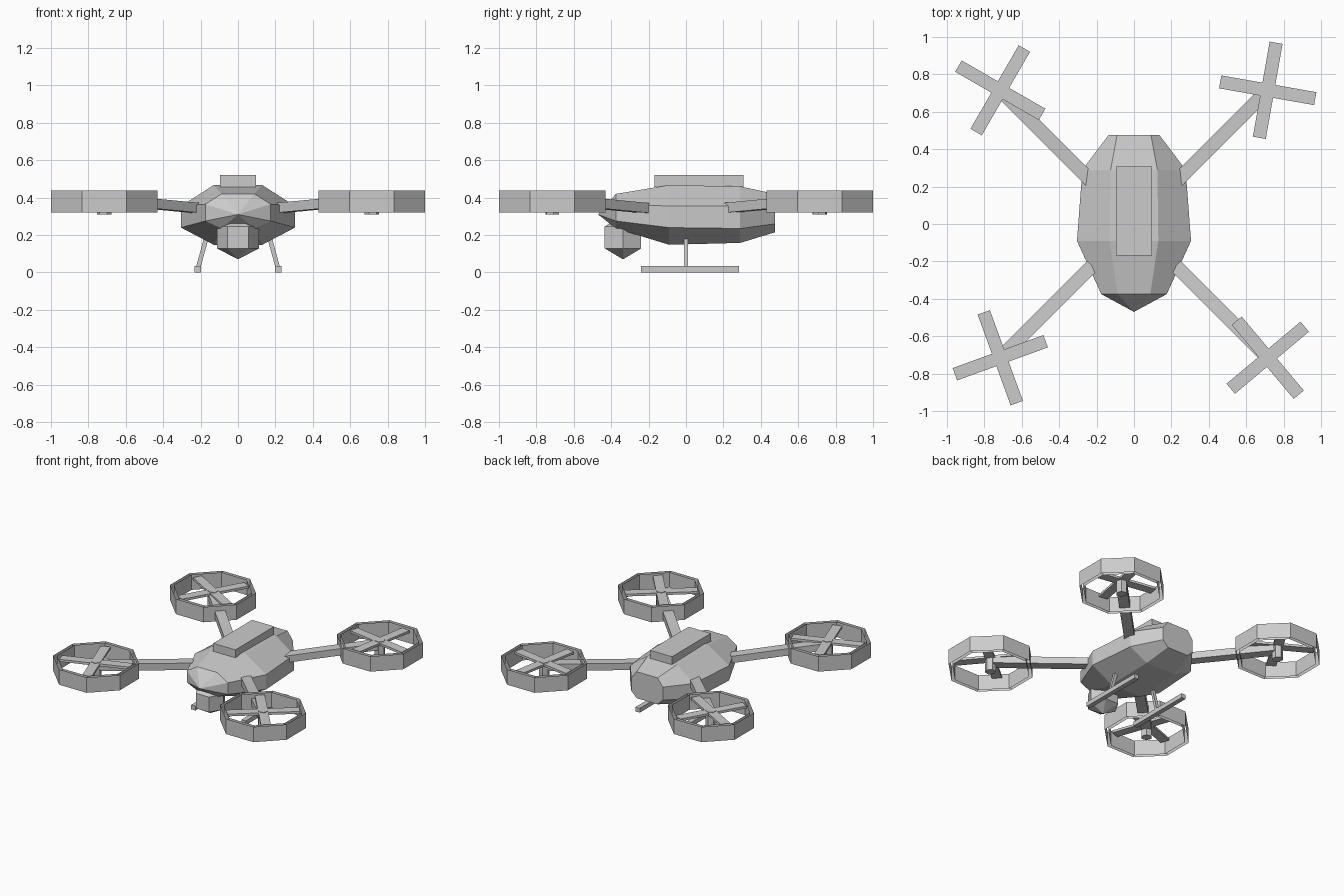
import bpy, bmesh, math
from mathutils import Vector, Matrix

if "Cube" in bpy.data.objects:
    bpy.data.objects.remove(bpy.data.objects["Cube"])


def make(name, bm):
    bmesh.ops.recalc_face_normals(bm, faces=bm.faces[:])
    me = bpy.data.meshes.new(name)
    bm.to_mesh(me)
    bm.free()
    ob = bpy.data.objects.new(name, me)
    bpy.context.collection.objects.link(ob)
    return ob


def box(name, size, loc, rot=0.0):
    bm = bmesh.new()
    m = Matrix.Translation(loc) @ Matrix.Rotation(rot, 4, 'Z') @ Matrix.Diagonal((*size, 1))
    bmesh.ops.create_cube(bm, size=1, matrix=m)
    return make(name, bm)


def beam(name, a, b, width, height):
    """Box running from a to b."""
    a, b = Vector(a), Vector(b)
    d = (b - a).normalized()
    side = d.cross(Vector((0, 0, 1))).normalized()
    up = side.cross(d)
    bm = bmesh.new()
    ends = [[bm.verts.new(p + side * sx * width / 2 + up * sz * height / 2)
             for sx, sz in ((-1, -1), (1, -1), (1, 1), (-1, 1))] for p in (a, b)]
    for i in range(4):
        j = (i + 1) % 4
        bm.faces.new((ends[0][i], ends[0][j], ends[1][j], ends[1][i]))
    bm.faces.new(ends[0])
    bm.faces.new(ends[1])
    return make(name, bm)


def tube(name, sides, radius, z0, z1, x, y, caps, turn=0.0):
    bm = bmesh.new()
    m = Matrix.Translation((x, y, (z0 + z1) / 2)) @ Matrix.Rotation(turn, 4, 'Z')
    bmesh.ops.create_cone(bm, cap_ends=caps, segments=sides, radius1=radius,
                          radius2=radius, depth=z1 - z0, matrix=m)
    return make(name, bm)


# Hull: eight-sided sections (y, half width, top half width, z top, upper, lower, bottom)
sections = [
    (-0.375, 0.175, 0.087, 0.42, 0.365, 0.275, 0.235),
    (-0.09, 0.305, 0.13, 0.467, 0.355, 0.24, 0.148),
    (0.29, 0.276, 0.125, 0.46, 0.355, 0.235, 0.158),
    (0.477, 0.135, 0.09, 0.42, 0.36, 0.26, 0.215),
]
bm = bmesh.new()
rings = []
for y, w, t, z1, z2, z3, z4 in sections:
    half = [(t, z1), (w, z2), (w, z3), (t, z4)]
    pts = half + [(-x, z) for x, z in reversed(half)]
    rings.append([bm.verts.new((x, y, z)) for x, z in pts])
for a, b in zip(rings, rings[1:]):
    for i in range(8):
        j = (i + 1) % 8
        bm.faces.new((a[i], a[j], b[j], b[i]))
nose = bm.verts.new((0, -0.47, 0.31))
for i in range(8):
    bm.faces.new((rings[0][i], rings[0][(i + 1) % 8], nose))
bm.faces.new(rings[-1])
make("hull", bm)

# Battery block on top
box("battery_block", (0.19, 0.475, 0.062), (0, 0.07, 0.489))

# Six-sided camera ball under the nose
bm = bmesh.new()
bmesh.ops.create_uvsphere(
    bm, u_segments=6, v_segments=3, radius=0.13,
    matrix=Matrix.Translation((0, -0.337, 0.187)) @ Matrix.Rotation(math.pi / 2, 4, 'Z')
    @ Matrix.Diagonal((1, 1, 0.9, 1)))
make("camera_ball", bm)

# Landing skids
for side, s in (("left", -1), ("right", 1)):
    box(side + "_skid", (0.036, 0.525, 0.034), (s * 0.215, 0.022, 0.017))
    beam(side + "_skid_strut", (s * 0.213, 0, 0.025), (s * 0.165, 0, 0.2), 0.021, 0.024)

# Arms, motors, rotors and double-walled open guards
C = 0.715
for name, sx, sy, angle in (("front_left", -1, -1, 20), ("front_right", 1, -1, 40),
                            ("rear_left", -1, 1, 60), ("rear_right", 1, 1, 80)):
    x, y = sx * C, sy * C
    beam(name + "_arm", (sx * 0.225, sy * 0.225, 0.345), (sx * 0.7, sy * 0.7, 0.39), 0.075, 0.053)
    tube(name + "_motor", 6, 0.039, 0.31, 0.428, x, y, True, math.radians(angle))
    for k in range(2):
        box(f"{name}_blade_{k + 1}", (0.516, 0.07, 0.018), (x, y, 0.415),
            math.radians(angle + 90 * k))
    for part, apothem in (("outer", 0.285), ("inner", 0.26)):
        tube(f"{name}_guard_{part}", 8, apothem / math.cos(math.pi / 8), 0.32, 0.438,
             x, y, False, math.pi / 8)
